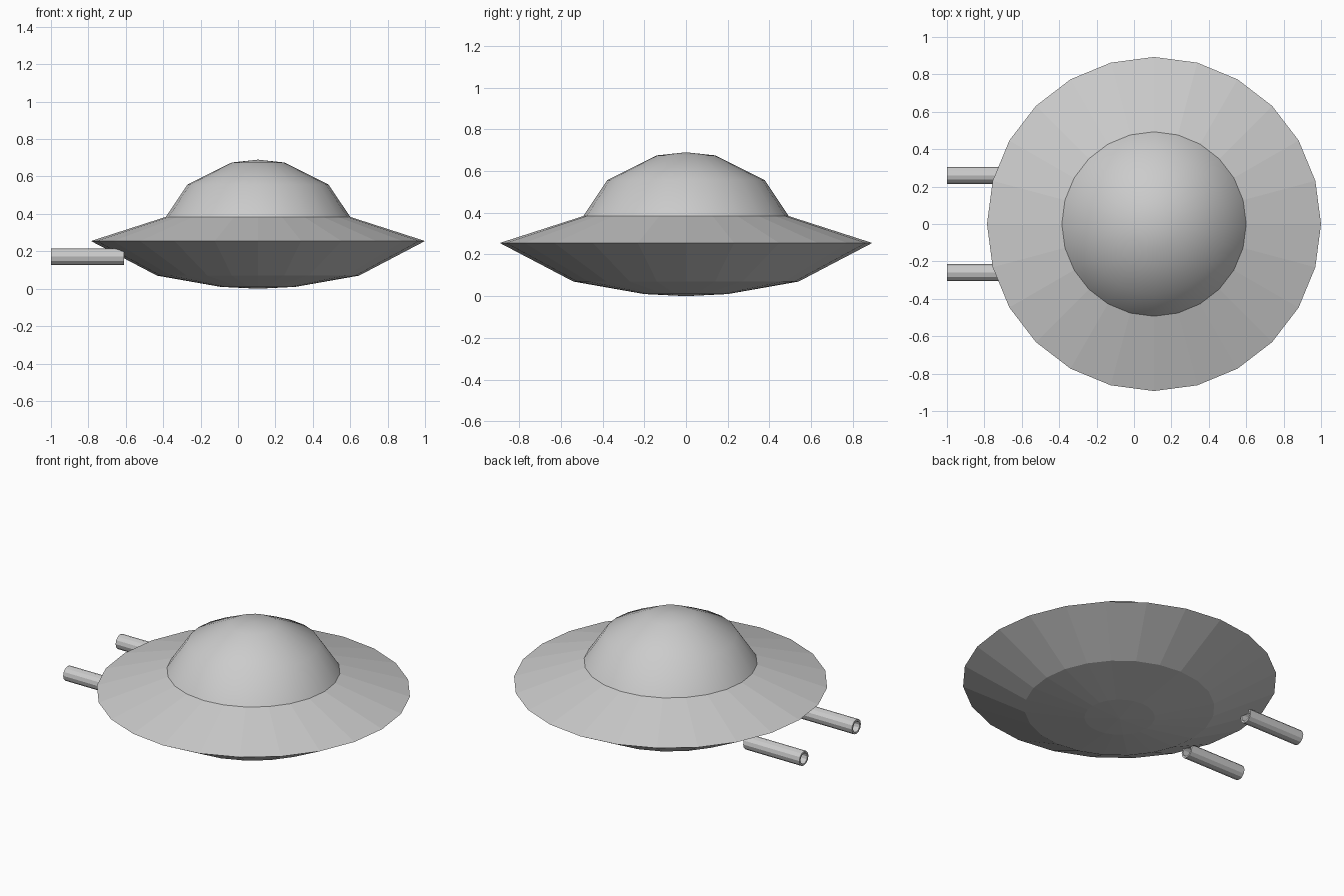
import bpy, bmesh
from math import cos, sin, pi, radians

if "Cube" in bpy.data.objects:
    bpy.data.objects.remove(bpy.data.objects["Cube"])


def lathe(name, profile, sides, location, axis="Z", closed=False, smooth=None):
    """Revolve (radius, height) points; radius 0 makes a pole."""
    bm = bmesh.new()
    rings = []
    for r, h in profile:
        ring = []
        for i in range(1 if r == 0 else sides):
            a = 2 * pi * i / sides
            u, v = r * cos(a), r * sin(a)
            ring.append(bm.verts.new((u, v, h) if axis == "Z" else (h, u, v)))
        rings.append(ring)
    pairs = list(zip(rings, rings[1:]))
    if closed:
        pairs.append((rings[-1], rings[0]))
    for a, b in pairs:
        for i in range(sides):
            j = (i + 1) % sides
            if len(a) == 1:
                bm.faces.new((a[0], b[j], b[i]))
            elif len(b) == 1:
                bm.faces.new((a[i], a[j], b[0]))
            else:
                bm.faces.new((a[i], a[j], b[j], b[i]))
    bmesh.ops.recalc_face_normals(bm, faces=bm.faces)
    mesh = bpy.data.meshes.new(name)
    bm.to_mesh(mesh)
    bm.free()
    obj = bpy.data.objects.new(name, mesh)
    obj.location = location
    bpy.context.collection.objects.link(obj)
    if smooth:
        bpy.ops.object.select_all(action="DESELECT")
        obj.select_set(True)
        bpy.context.view_layer.objects.active = obj
        bpy.ops.object.shade_smooth_by_angle(angle=radians(smooth))
    return obj


CENTRE = (0.107, 0, 0)

# Faceted saucer: belly, sharp rim and sloping upper skirt
hull = lathe("saucer_hull",
             [(0, 0), (0.2, 0.01), (0.54, 0.07), (0.893, 0.255), (0.493, 0.384)],
             24, CENTRE)

# Smooth dome on top; normals point outward
dome = lathe("dome",
             [(0.493, 0.384), (0.377, 0.557), (0.14, 0.675), (0, 0.69)],
             24, CENTRE, smooth=40)

# Make sure the open shells face outward
for obj, up in ((hull, False), (dome, True)):
    bm = bmesh.new()
    bm.from_mesh(obj.data)
    bm.normal_update()
    pole = min(bm.faces, key=lambda f: f.calc_center_median().xy.length)
    if (pole.normal.z > 0) != up:
        bmesh.ops.reverse_faces(bm, faces=bm.faces)
        bm.to_mesh(obj.data)
    bm.free()

# Pair of hollow exhaust pipes
for side, y in (("front", -0.26), ("back", 0.26)):
    lathe(side + "_exhaust_pipe",
          [(0.045, -1.0), (0.045, -0.61), (0.033, -0.61), (0.033, -1.0)],
          12, (0, y, 0.171), axis="X", closed=True)
